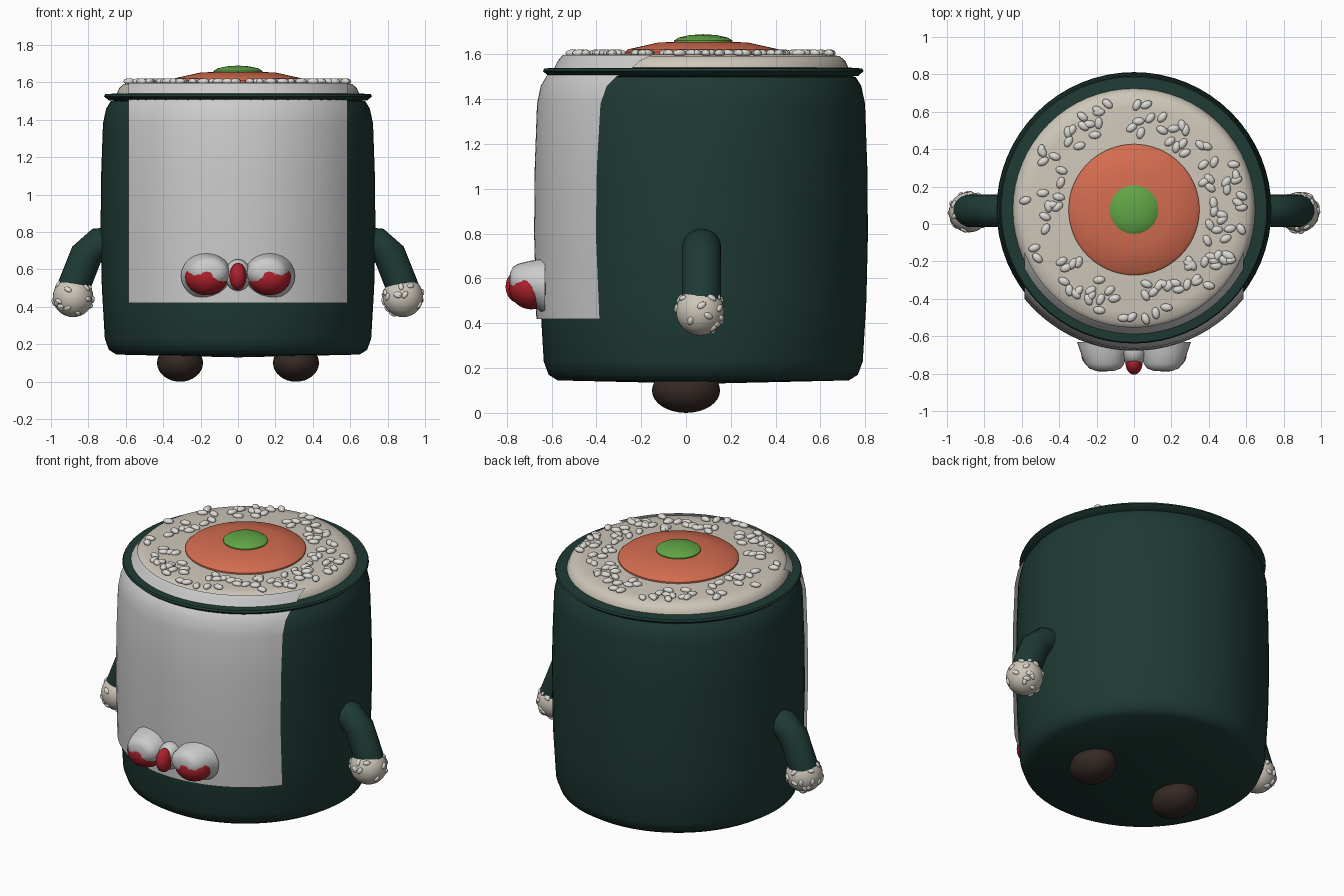
import bpy, bmesh, math, random
from mathutils import Matrix, Vector

if "Cube" in bpy.data.objects:
    bpy.data.objects.remove(bpy.data.objects["Cube"])

random.seed(4)
CY = 0.077  # y of the roll's axis


def material(name, rgb):
    m = bpy.data.materials.new(name)
    m.diffuse_color = (*rgb, 1)
    m.use_nodes = True
    m.node_tree.nodes["Principled BSDF"].inputs["Base Color"].default_value = m.diffuse_color
    return m


SEAWEED = material("seaweed_green", (0.013, 0.042, 0.034))
RICE = material("rice_cream", (0.62, 0.57, 0.49))
GRAIN = material("grain_white", (0.72, 0.70, 0.66))
SALMON = material("salmon_orange", (0.66, 0.15, 0.08))
GREEN = material("filling_green", (0.12, 0.38, 0.06))
BROWN = material("foot_brown", (0.035, 0.022, 0.018))
RED = material("bow_red", (0.42, 0.015, 0.025))


def finish(name, bm, mat=None, angle=40):
    bmesh.ops.recalc_face_normals(bm, faces=bm.faces)
    me = bpy.data.meshes.new(name)
    bm.to_mesh(me)
    bm.free()
    ob = bpy.data.objects.new(name, me)
    bpy.context.collection.objects.link(ob)
    if mat:
        me.materials.append(mat)
    bpy.ops.object.select_all(action='DESELECT')
    ob.select_set(True)
    bpy.context.view_layer.objects.active = ob
    bpy.ops.object.shade_smooth_by_angle(angle=math.radians(angle))
    return ob


def lathe(name, profile, mat, seg=64):
    bm = bmesh.new()
    vs = [bm.verts.new((r, 0, z)) for r, z in profile]
    es = [bm.edges.new(p) for p in zip(vs, vs[1:])]
    bmesh.ops.spin(bm, geom=vs + es, cent=(0, 0, 0), axis=(0, 0, 1),
                   angle=math.tau, steps=seg, use_duplicate=False)
    bmesh.ops.remove_doubles(bm, verts=bm.verts, dist=1e-5)
    bmesh.ops.translate(bm, verts=bm.verts, vec=(0, CY, 0))
    return finish(name, bm, mat)


def add_ball(bm, loc, radii, rot=Matrix(), u=32, v=16):
    m = Matrix.Translation(loc) @ rot @ Matrix.Diagonal((*radii, 1))
    bmesh.ops.create_uvsphere(bm, u_segments=u, v_segments=v, radius=1, matrix=m)


def ball(name, loc, radii, mat):
    bm = bmesh.new()
    add_ball(bm, loc, radii)
    return finish(name, bm, mat)


# seaweed body, rim and the fillings on top
SIDE = [(0.65, 0.145), (0.69, 0.17), (0.712, 0.23), (0.728, 0.5), (0.735, 0.8),
        (0.732, 1.1), (0.722, 1.38), (0.705, 1.46), (0.68, 1.5)]
lathe("seaweed_body", [(0, 0.13)] + SIDE + [(0, 1.51)], SEAWEED)
lathe("seaweed_rim", [(0.62, 1.5), (0.69, 1.503), (0.716, 1.525), (0.71, 1.537),
                      (0.64, 1.542), (0.62, 1.5)], SEAWEED)
lathe("rice_top", [(0, 1.5), (0.65, 1.5), (0.65, 1.535), (0.635, 1.57), (0.61, 1.592),
                   (0.55, 1.6), (0, 1.602)], RICE)
lathe("salmon_filling", [(0, 1.59), (0.35, 1.59), (0.35, 1.61), (0.335, 1.623),
                         (0.2, 1.653), (0, 1.66)], SALMON)
lathe("green_filling", [(0, 1.64), (0.13, 1.64), (0.13, 1.662), (0.11, 1.675),
                        (0.06, 1.686), (0, 1.69)], GREEN, 32)

# grey front panel hugging the body and lapping over the rice edge
bm = bmesh.new()
rows = [(0.745, 0.42)] + [(r + 0.02, z) for r, z in SIDE[4:-1]]
rows += [(0.70, 1.502), (0.665, 1.54), (0.65, 1.57), (0.628, 1.597)]
N = 32
grid = []
for r, z in rows:
    xs = [0.585 * (2 * i / N - 1) for i in range(N + 1)]
    grid.append([bm.verts.new((x, CY - math.sqrt(r * r - x * x), z)) for x in xs])
for a, b in zip(grid, grid[1:]):
    for i in range(N):
        bm.faces.new((a[i], a[i + 1], b[i + 1], b[i]))
finish("front_panel", bm)

# bow: red lobes and knot, mostly covered by grey bulges of the panel
for s, side in ((-1, "left"), (1, "right")):
    ball(f"bow_lobe_{side}", (s * 0.168, -0.69, 0.56), (0.115, 0.1, 0.098), RED)
    bm = bmesh.new()
    rings = []
    for y, rx, rz, cx, cz in ((-0.63, 0.14, 0.125, 0.165, 0.565),
                              (-0.69, 0.122, 0.1, 0.162, 0.58),
                              (-0.745, 0.105, 0.08, 0.156, 0.587),
                              (-0.772, 0.085, 0.062, 0.155, 0.59),
                              (-0.785, 0.05, 0.035, 0.155, 0.59)):
        rings.append([bm.verts.new((s * cx + rx * math.cos(t), y, cz + rz * math.sin(t)))
                      for t in (math.tau * k / 24 for k in range(24))])
    for a, b in zip(rings, rings[1:]):
        for k in range(24):
            bm.faces.new((a[k], a[k - 1], b[k - 1], b[k]))
    bm.faces.new(rings[-1])
    finish(f"bow_cover_{side}", bm)
ball("bow_knot", (0, -0.745, 0.563), (0.045, 0.06, 0.073), RED)
ball("bow_knot_cover", (0, -0.68, 0.57), (0.07, 0.08, 0.085), None)

# loose rice grains on the top
bm = bmesh.new()
for _ in range(115):
    a, r = random.uniform(0, math.tau), random.uniform(0.39, 0.59)
    rot = Matrix.Rotation(random.uniform(0, math.pi), 4, 'Z')
    add_ball(bm, (r * math.cos(a), CY + r * math.sin(a), 1.606),
             (0.033, 0.021, 0.016), rot, 10, 6)
finish("top_grains", bm, GRAIN, 60)

# arms, rice hands and feet
for s, side in ((-1, "left"), (1, "right")):
    path = [Vector((s * x, 0.07, z)) for x, z in
            ((0.62, 0.745), (0.75, 0.735), (0.81, 0.68), (0.885, 0.49))]
    bm = bmesh.new()
    rings = []
    for i, p in enumerate(path):
        d = (path[min(i + 1, 3)] - path[max(i - 1, 0)]).normalized()
        n = Vector((0, 1, 0)).cross(d)
        rings.append([bm.verts.new(p + 0.087 * (Vector((0, math.cos(t), 0)) + n * math.sin(t)))
                      for t in (math.tau * k / 24 for k in range(24))])
    for a, b in zip(rings, rings[1:]):
        for k in range(24):
            bm.faces.new((a[k], a[k - 1], b[k - 1], b[k]))
    bm.faces.new(rings[0])
    bm.faces.new(rings[-1])
    finish(f"arm_{side}", bm, SEAWEED)

    hand = Vector((s * 0.882, 0.063, 0.453))
    ball(f"hand_{side}", hand, (0.108,) * 3, RICE)
    bm = bmesh.new()
    for _ in range(32):
        d = Vector([random.gauss(0, 1) for _ in range(3)]).normalized()
        rot = d.to_track_quat('Z', 'Y').to_matrix().to_4x4()
        rot = rot @ Matrix.Rotation(random.uniform(0, math.pi), 4, 'Z')
        add_ball(bm, hand + d * 0.107, (0.023, 0.014, 0.01), rot, 10, 6)
    finish(f"hand_grains_{side}", bm, GRAIN, 60)

    ball(f"foot_{side}", (s * 0.31, 0, 0.1), (0.123, 0.152, 0.1), BROWN)
